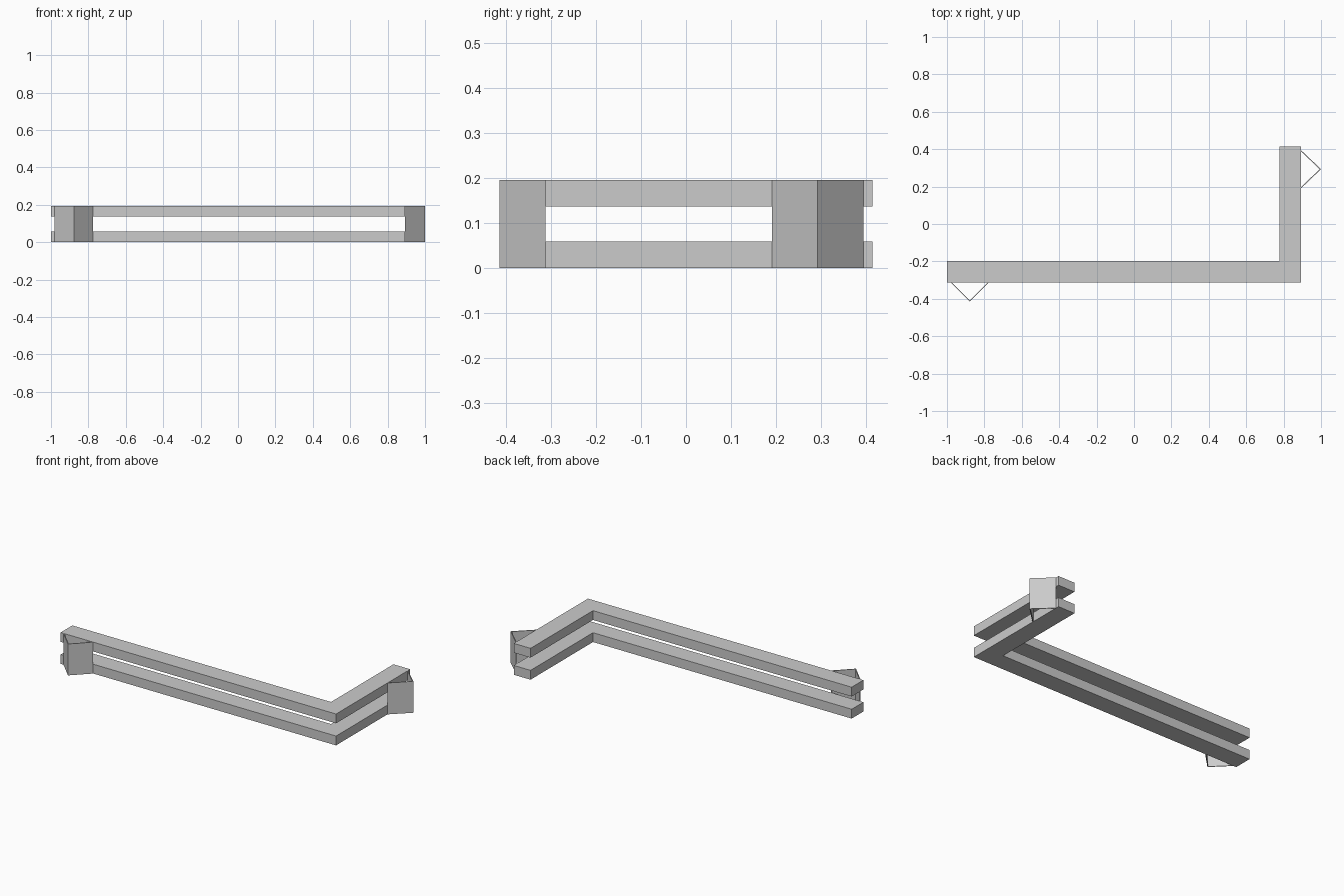
import bpy
import bmesh

cube = bpy.data.objects.get("Cube")
if cube:
    bpy.data.objects.remove(cube, do_unlink=True)

grey = bpy.data.materials.new("light grey")
grey.use_nodes = True
colour = (0.6, 0.6, 0.6, 1)
grey.diffuse_color = colour
grey.node_tree.nodes["Principled BSDF"].inputs["Base Color"].default_value = colour


def prism(name, outline, bottom, top):
    """Extrude a counter-clockwise plan outline between two heights."""
    bm = bmesh.new()
    face = bm.faces.new([bm.verts.new((x, y, bottom)) for x, y in outline])
    extruded = bmesh.ops.extrude_face_region(bm, geom=[face], use_keep_orig=True)
    for v in extruded["geom"]:
        if isinstance(v, bmesh.types.BMVert):
            v.co.z = top
    bmesh.ops.recalc_face_normals(bm, faces=bm.faces)
    mesh = bpy.data.meshes.new(name)
    bm.to_mesh(mesh)
    bm.free()
    mesh.materials.append(grey)
    obj = bpy.data.objects.new(name, mesh)
    bpy.context.collection.objects.link(obj)
    return obj


HEIGHT, RAIL = 0.195, 0.058
FRONT, SIDE, WIDTH = -0.313, 0.893, 0.115

# Two L-shaped rails, one above the other
rail_plan = [(-1, FRONT), (SIDE, FRONT), (SIDE, 0.415), (SIDE - WIDTH, 0.415),
             (SIDE - WIDTH, FRONT + WIDTH), (-1, FRONT + WIDTH)]
prism("lower_rail", rail_plan, 0, RAIL)
prism("upper_rail", rail_plan, HEIGHT - RAIL, HEIGHT)

# Thin folded brackets, open at the top, bottom and rail side
REACH, SHEET = 0.102, 0.007


def bracket_plan(place):
    half = REACH
    plan = [(-half, 0), (0, REACH), (half, 0),
            (half - SHEET, 0), (0, REACH - SHEET), (SHEET - half, 0)]
    return [place(along, out) for along, out in plan]


prism("front_bracket", bracket_plan(lambda a, o: (-0.878 + a, FRONT - o)), 0, HEIGHT)
prism("side_bracket", bracket_plan(lambda a, o: (SIDE + o * 1.05, 0.293 + a)), 0, HEIGHT)
